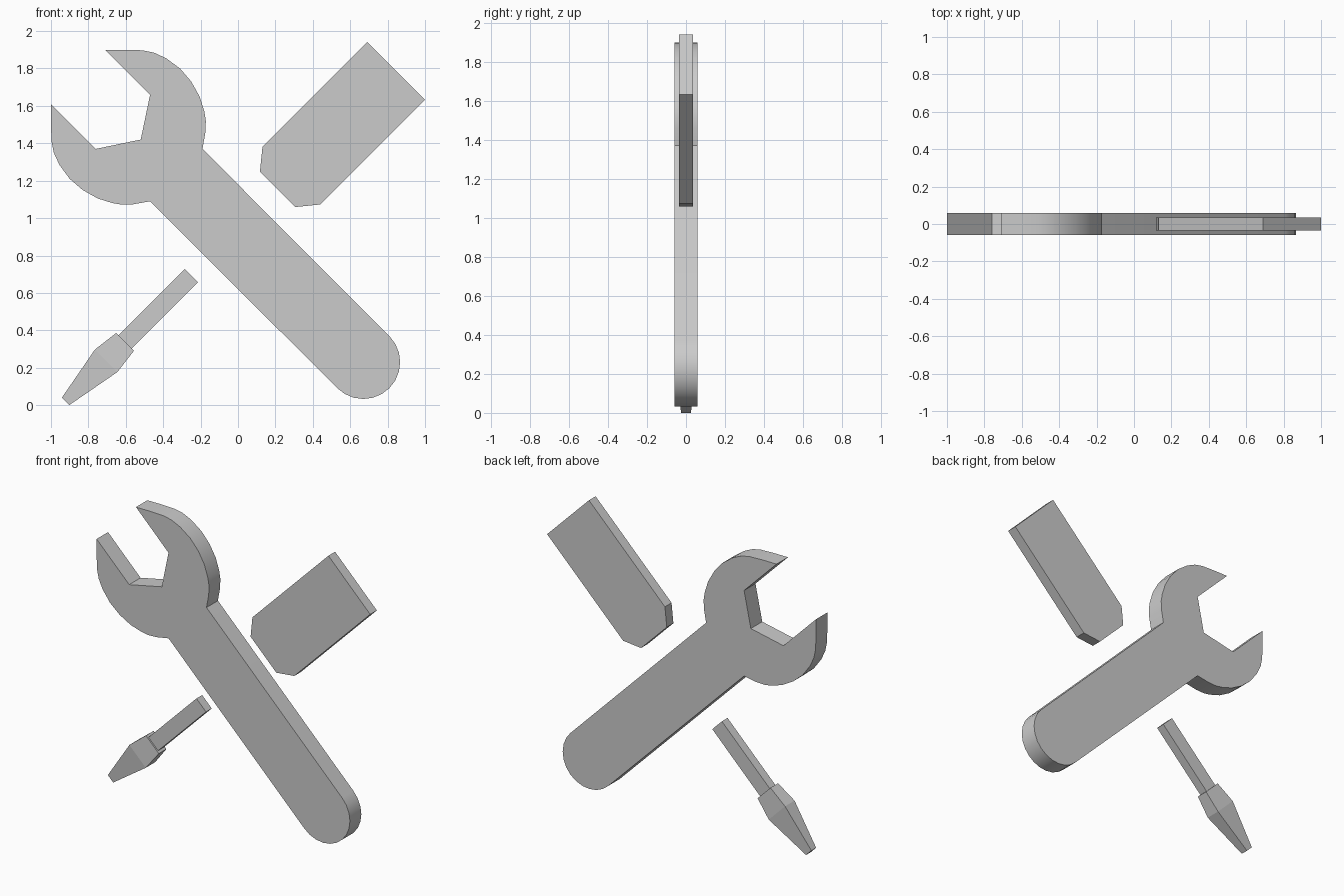
import bpy, bmesh
from math import sin, cos, radians, sqrt

if "Cube" in bpy.data.objects:
    bpy.data.objects.remove(bpy.data.objects["Cube"])


def finish(name, bm, smooth=False):
    bmesh.ops.recalc_face_normals(bm, faces=bm.faces)
    mesh = bpy.data.meshes.new(name)
    bm.to_mesh(mesh)
    bm.free()
    ob = bpy.data.objects.new(name, mesh)
    bpy.context.collection.objects.link(ob)
    if smooth:
        bpy.ops.object.select_all(action='DESELECT')
        ob.select_set(True)
        bpy.context.view_layer.objects.active = ob
        bpy.ops.object.shade_smooth_by_angle(angle=radians(30))
    return ob


def extrude_profile(name, pts, half_depth):
    bm = bmesh.new()
    face = bm.faces.new([bm.verts.new((x, -half_depth, z)) for x, z in pts])
    ext = bmesh.ops.extrude_face_region(bm, geom=[face])
    moved = [v for v in ext['geom'] if isinstance(v, bmesh.types.BMVert)]
    bmesh.ops.translate(bm, verts=moved, vec=(0, 2 * half_depth, 0))
    return finish(name, bm, True)


def diagonal_loft(name, stations):
    """Rectangular sections (x on axis, half width, half depth) along z = x + 0.942."""
    bm = bmesh.new()
    rings = []
    for x, w, d in stations:
        s = w / sqrt(2)
        rings.append([bm.verts.new((x + a * s, b * d, x + 0.942 - a * s))
                      for a, b in ((-1, -1), (1, -1), (1, 1), (-1, 1))])
    for r0, r1 in zip(rings, rings[1:]):
        for i in range(4):
            j = (i + 1) % 4
            bm.faces.new((r0[i], r0[j], r1[j], r1[i]))
    bm.faces.new(rings[0])
    bm.faces.new(rings[-1])
    return finish(name, bm)


# Wrench: upper half outline, mirrored across the diagonal x + z = 0.9
half = [(-0.47, 1.66), (-0.71, 1.90), (-0.60, 1.90), (-0.51, 1.897),
        (-0.45, 1.885), (-0.385, 1.855), (-0.31, 1.80), (-0.25, 1.73),
        (-0.205, 1.65), (-0.18, 1.57), (-0.172, 1.52), (-0.174, 1.46),
        (-0.19, 1.37)]
half += [(0.67 + 0.197 * cos(radians(a)), 0.23 + 0.197 * sin(radians(a)))
         for a in (45, 30, 15, 0, -15, -30)]
tip = [(0.67 + 0.197 * cos(radians(-45)), 0.23 + 0.197 * sin(radians(-45)))]
mirrored = [(0.9 - z, 0.9 - x) for x, z in reversed(half)]
extrude_profile("wrench", [(-0.52, 1.42)] + half + tip + mirrored, 0.06)

# Screwdriver: grip, shaft and flared blade on the opposite diagonal
diagonal_loft("screwdriver_grip", [(0.845, 0.218, 0.035), (0.285, 0.218, 0.035),
                                   (0.212, 0.134, 0.035)])
diagonal_loft("screwdriver_shaft", [(-0.25, 0.05, 0.03), (-0.61, 0.05, 0.03)])
diagonal_loft("screwdriver_blade", [(-0.603, 0.067, 0.04), (-0.705, 0.085, 0.05),
                                    (-0.922, 0.028, 0.025)])
